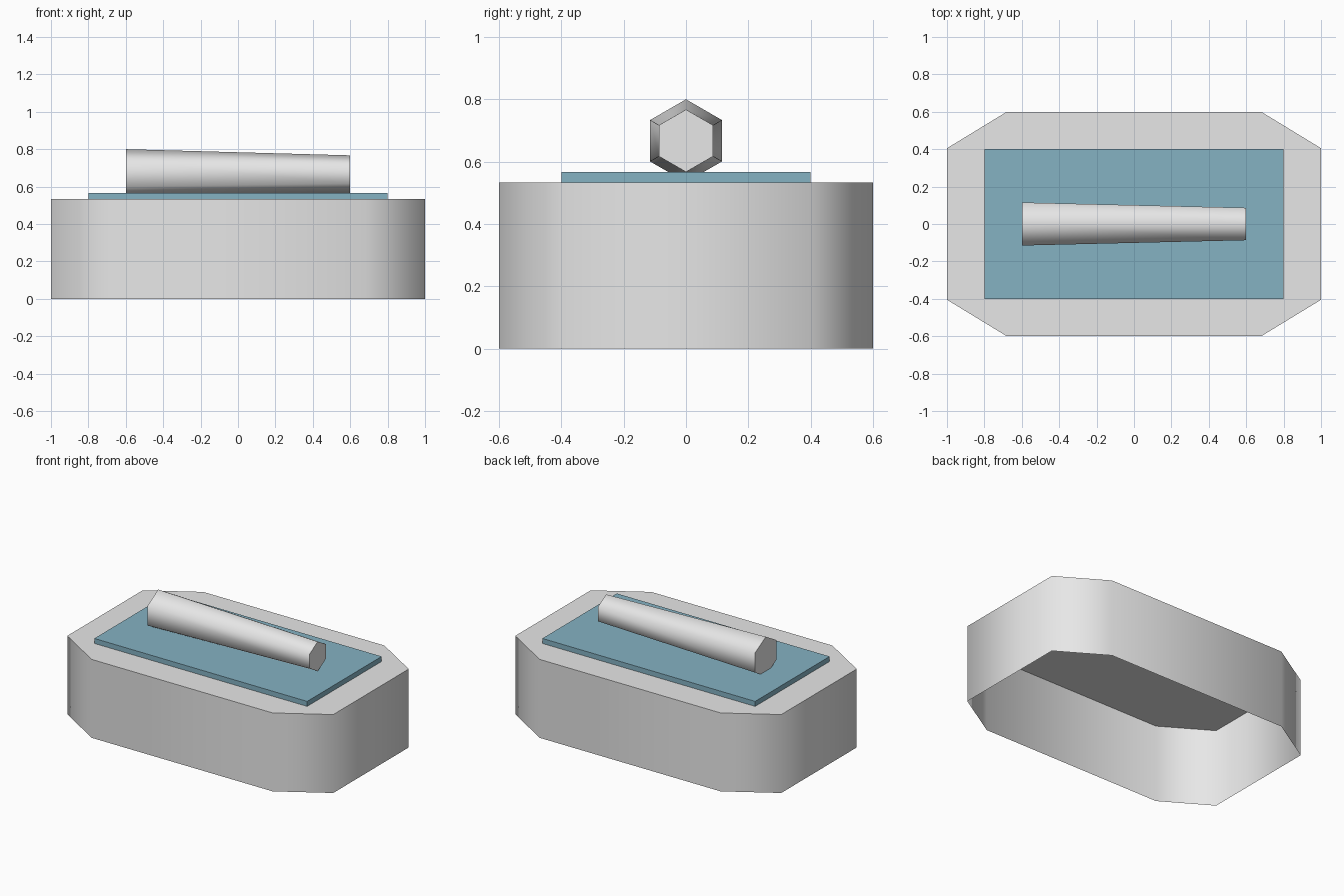
import bpy, math

if "Cube" in bpy.data.objects:
    bpy.data.objects.remove(bpy.data.objects["Cube"])


def material(name, rgb):
    m = bpy.data.materials.new(name)
    m.diffuse_color = (*rgb, 1)
    m.use_nodes = True
    m.node_tree.nodes["Principled BSDF"].inputs["Base Color"].default_value = m.diffuse_color
    return m


def loft(name, start, end, mat, cap_start=True, smooth=True):
    """Join two matching rings with sides and flat end caps."""
    n = len(start)
    sides = [(i, (i + 1) % n, n + (i + 1) % n, n + i) for i in range(n)]
    caps = [tuple(range(n, 2 * n))]
    if cap_start:
        caps.append(tuple(reversed(range(n))))
    mesh = bpy.data.meshes.new(name)
    mesh.from_pydata(start + end, [], sides + caps)
    for p in mesh.polygons:
        p.use_smooth = smooth and p.index < n
    mesh.materials.append(mat)
    mesh.update()
    obj = bpy.data.objects.new(name, mesh)
    bpy.context.collection.objects.link(obj)
    return obj


def hexagon(x, radius, z):
    angles = [math.radians(90 + 60 * i) for i in range(6)]
    return [(x, radius * math.cos(a), z + radius * math.sin(a)) for a in angles]


grey = material("light grey", (0.8, 0.8, 0.8))
blue = material("dusty blue", (0.233, 0.445, 0.545))

BASE_TOP, PLATE_TOP = 0.533, 0.567

# Chamfered base: thin shell, open underneath
outline = [(1, -0.405), (1, 0.405), (0.68, 0.6), (-0.68, 0.6),
           (-1, 0.405), (-1, -0.405), (-0.68, -0.6), (0.68, -0.6)]
loft("base", [(x, y, 0) for x, y in outline],
     [(x, y, BASE_TOP) for x, y in outline], grey, cap_start=False)

# Blue plate resting on the base, open where it meets the base
rect = [(0.8, -0.4), (0.8, 0.4), (-0.8, 0.4), (-0.8, -0.4)]
loft("plate", [(x, y, BASE_TOP) for x, y in rect],
     [(x, y, PLATE_TOP) for x, y in rect], blue, cap_start=False, smooth=False)

# Tapered hexagonal rod lying along x, its lowest edge just inside the plate
loft("rod", hexagon(-0.6, 0.133, 0.667), hexagon(0.6, 0.1, 0.667), grey)
